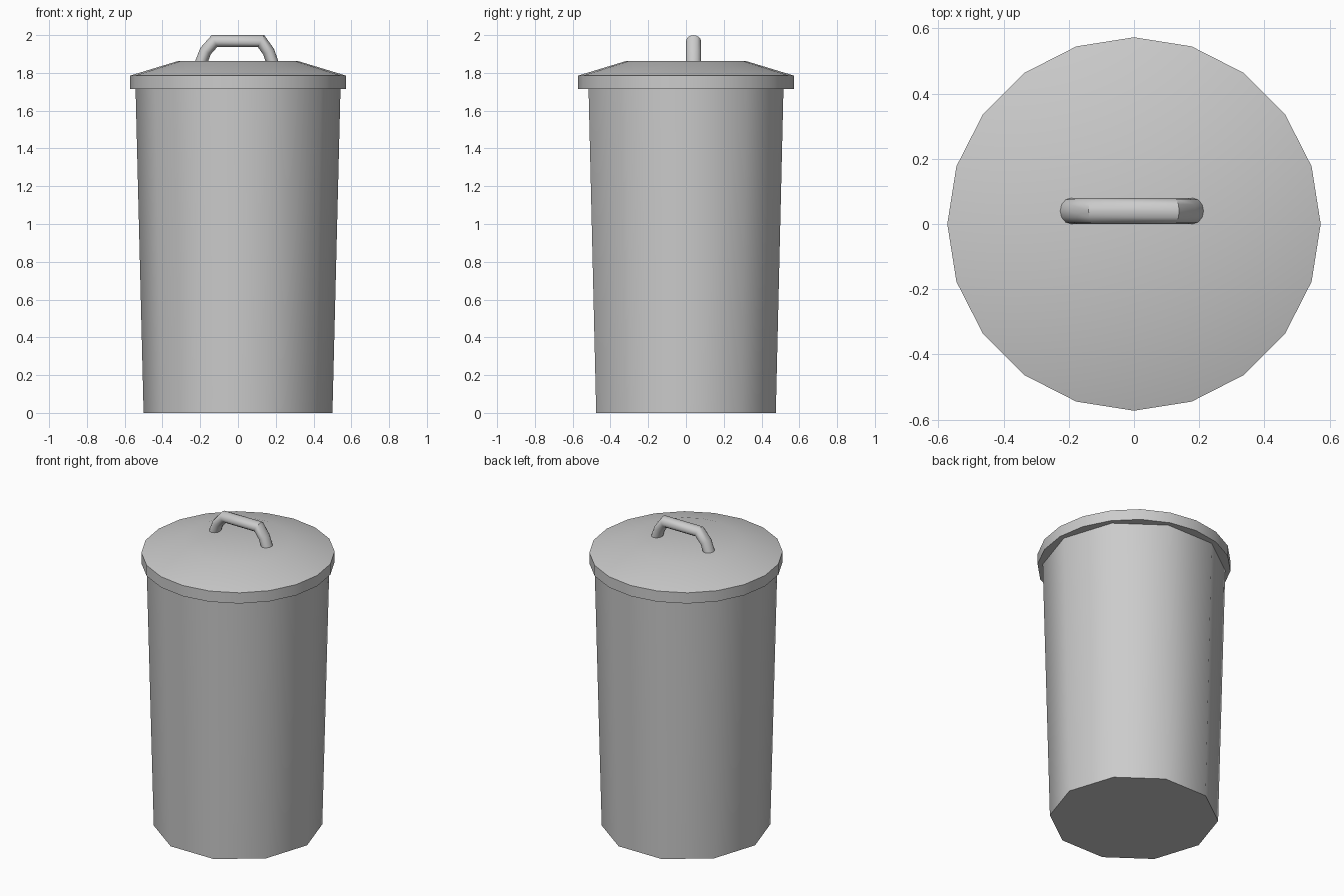
import bpy, bmesh
from math import sin, cos, pi, radians
from mathutils import Vector

if "Cube" in bpy.data.objects:
    bpy.data.objects.remove(bpy.data.objects["Cube"])


def skin_rings(name, rings):
    """Bridge a list of equal-size rings into a closed, smooth-shaded object."""
    bm = bmesh.new()
    loops = [[bm.verts.new(p) for p in ring] for ring in rings]
    n = len(loops[0])
    for a, b in zip(loops, loops[1:]):
        for i in range(n):
            j = (i + 1) % n
            bm.faces.new((a[i], a[j], b[j], b[i]))
    bm.faces.new(loops[0][::-1])
    bm.faces.new(loops[-1])
    bmesh.ops.recalc_face_normals(bm, faces=bm.faces)
    mesh = bpy.data.meshes.new(name)
    bm.to_mesh(mesh)
    bm.free()
    obj = bpy.data.objects.new(name, mesh)
    bpy.context.collection.objects.link(obj)
    bpy.ops.object.select_all(action='DESELECT')
    obj.select_set(True)
    bpy.context.view_layer.objects.active = obj
    bpy.ops.object.shade_smooth_by_angle(angle=radians(40))
    return obj


def lathe(name, profile, sides):
    """Revolve (radius, z) points around the z axis."""
    angles = [2 * pi * i / sides for i in range(sides)]
    return skin_rings(name, [[(r * cos(a), r * sin(a), z) for a in angles]
                             for r, z in profile])


def sweep(name, path, y, half_width, half_thick, sides):
    """Sweep an oval section along an (x, z) path with mitred corners."""
    pts = [Vector(p) for p in path]
    rings = []
    for i, c in enumerate(pts):
        before = (c - pts[i - 1]).normalized() if i > 0 else None
        after = (pts[i + 1] - c).normalized() if i < len(pts) - 1 else None
        before, after = before or after, after or before
        t = (before + after).normalized()
        normal = Vector((-t.y, t.x)) * half_thick / t.dot(after)
        ring = []
        for k in range(sides):
            a = 2 * pi * k / sides
            p = c + normal * sin(a)
            ring.append((p.x, y + half_width * cos(a), p.y))
        rings.append(ring)
    return skin_rings(name, rings)


# Tapered ten-sided bin
lathe("bin_body", [(0.50, 0), (0.543, 1.73)], 10)

# Twenty-sided lid with upright rim, sloped shoulder and flat top
lathe("lid", [(0.573, 1.715), (0.573, 1.785), (0.32, 1.862)], 20)

# Bent tube handle, slightly behind the lid centre
sweep("lid_handle",
      [(-0.197, 1.85), (-0.172, 1.915), (-0.125, 1.968),
       (0.122, 1.968), (0.162, 1.912), (0.184, 1.85)],
      0.04, 0.04, 0.032, 12)
